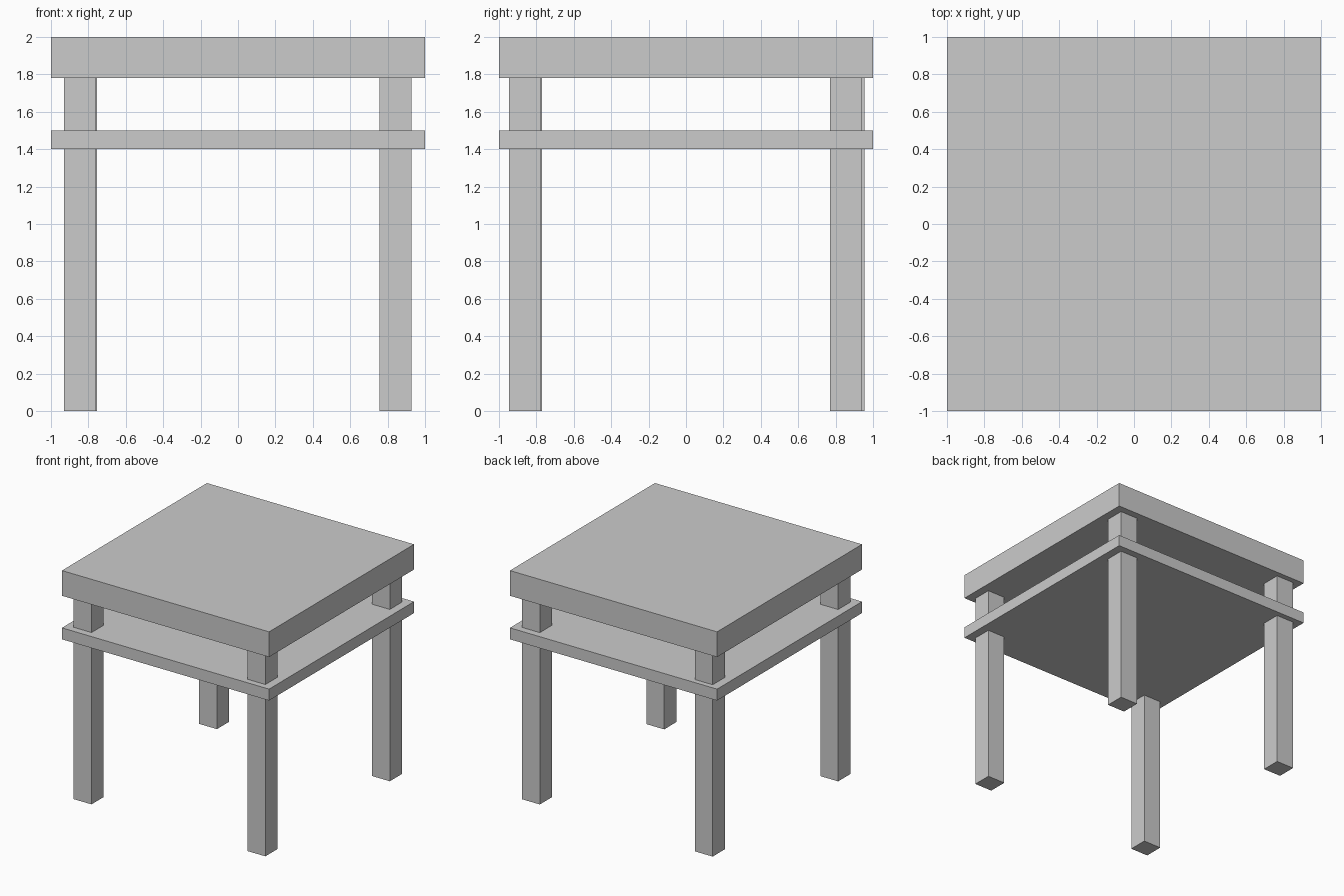
import bpy

if "Cube" in bpy.data.objects:
    bpy.data.objects.remove(bpy.data.objects["Cube"])


def box(name, x, y, z):
    """Box spanning the given (min, max) ranges."""
    bpy.ops.mesh.primitive_cube_add(size=1)
    ob = bpy.context.object
    ob.name = name
    ob.location = [(a + b) / 2 for a, b in (x, y, z)]
    ob.scale = [b - a for a, b in (x, y, z)]
    bpy.ops.object.transform_apply(location=True, rotation=True, scale=True)
    return ob


TOP_BOTTOM = 1.78
LEG_X, LEG_Y = 0.172, 0.168

# Thick top and thin shelf
box("table_top", (-1, 1), (-1, 1), (TOP_BOTTOM, 2))
box("shelf", (-1, 1), (-1, 1), (1.40, 1.50))

# Slightly uneven legs passing through the shelf, placed by lower corner
legs = {
    "front_left_leg": (-0.93, -0.938),
    "front_right_leg": (0.755, -0.946),
    "back_left_leg": (-0.925, 0.785),
    "back_right_leg": (0.755, 0.77),
}
for name, (x, y) in legs.items():
    box(name, (x, x + LEG_X), (y, y + LEG_Y), (0, TOP_BOTTOM))
